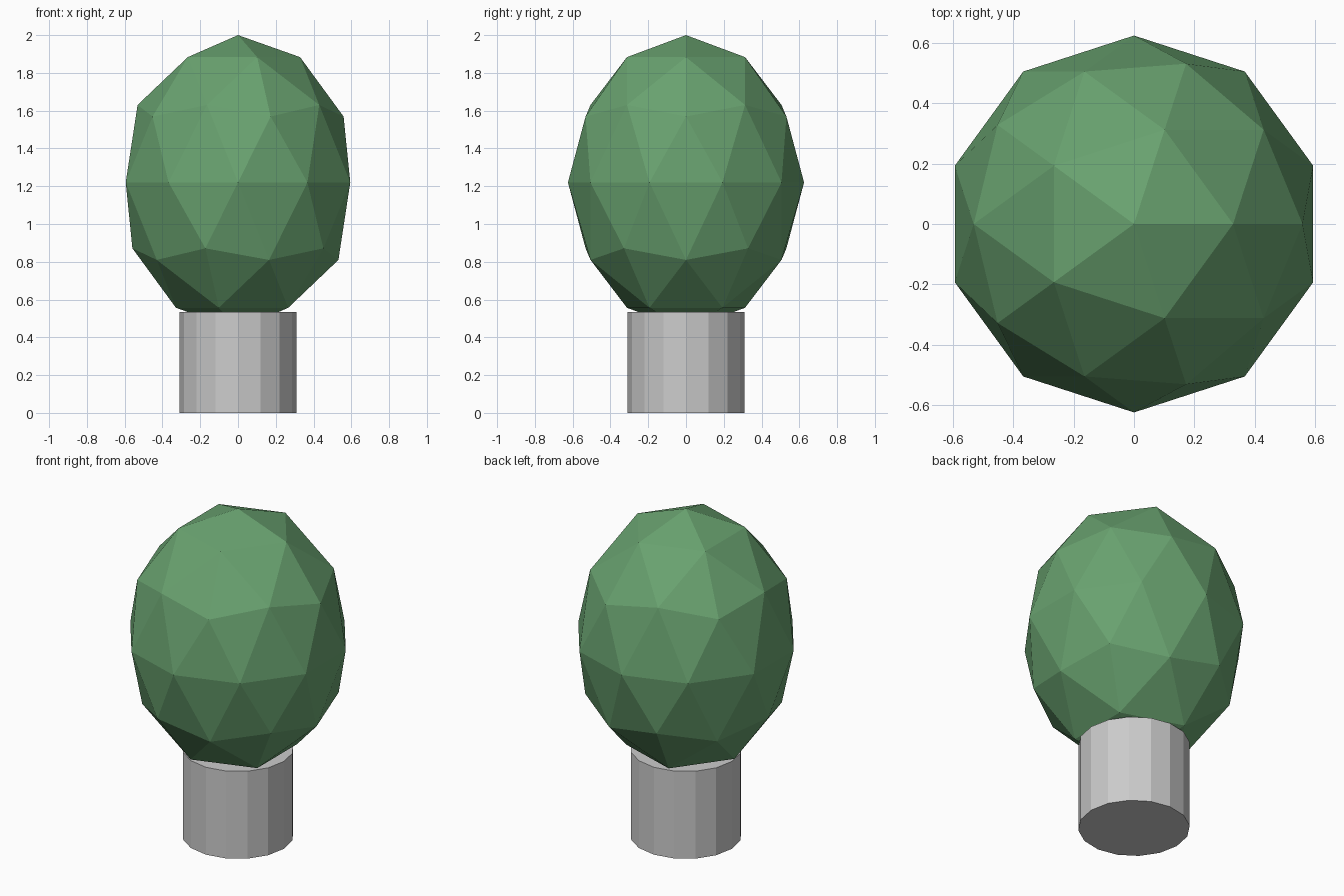
import bpy

if "Cube" in bpy.data.objects:
    bpy.data.objects.remove(bpy.data.objects["Cube"])

TRUNK_R, TRUNK_H = 0.31, 0.535
CROWN_R, CROWN_HALF_H = 0.625, 0.78
CROWN_Z = 2.0 - CROWN_HALF_H

# Trunk: short faceted 16-sided cylinder
bpy.ops.mesh.primitive_cylinder_add(vertices=16, radius=TRUNK_R, depth=TRUNK_H,
                                    location=(0, 0, TRUNK_H / 2))
bpy.context.object.name = "trunk"

# Crown: low-poly sphere stretched upwards, its tip sunk into the trunk
bpy.ops.mesh.primitive_ico_sphere_add(subdivisions=2, radius=1, location=(0, 0, CROWN_Z))
crown = bpy.context.object
crown.name = "crown"
crown.scale = (CROWN_R, CROWN_R, CROWN_HALF_H)
bpy.ops.object.transform_apply(location=False, rotation=False, scale=True)

# Leaf colour
leaf = bpy.data.materials.new("leaf_green")
leaf.diffuse_color = (0.14, 0.36, 0.16, 1)
leaf.use_nodes = True
leaf.node_tree.nodes["Principled BSDF"].inputs["Base Color"].default_value = leaf.diffuse_color
crown.data.materials.append(leaf)
